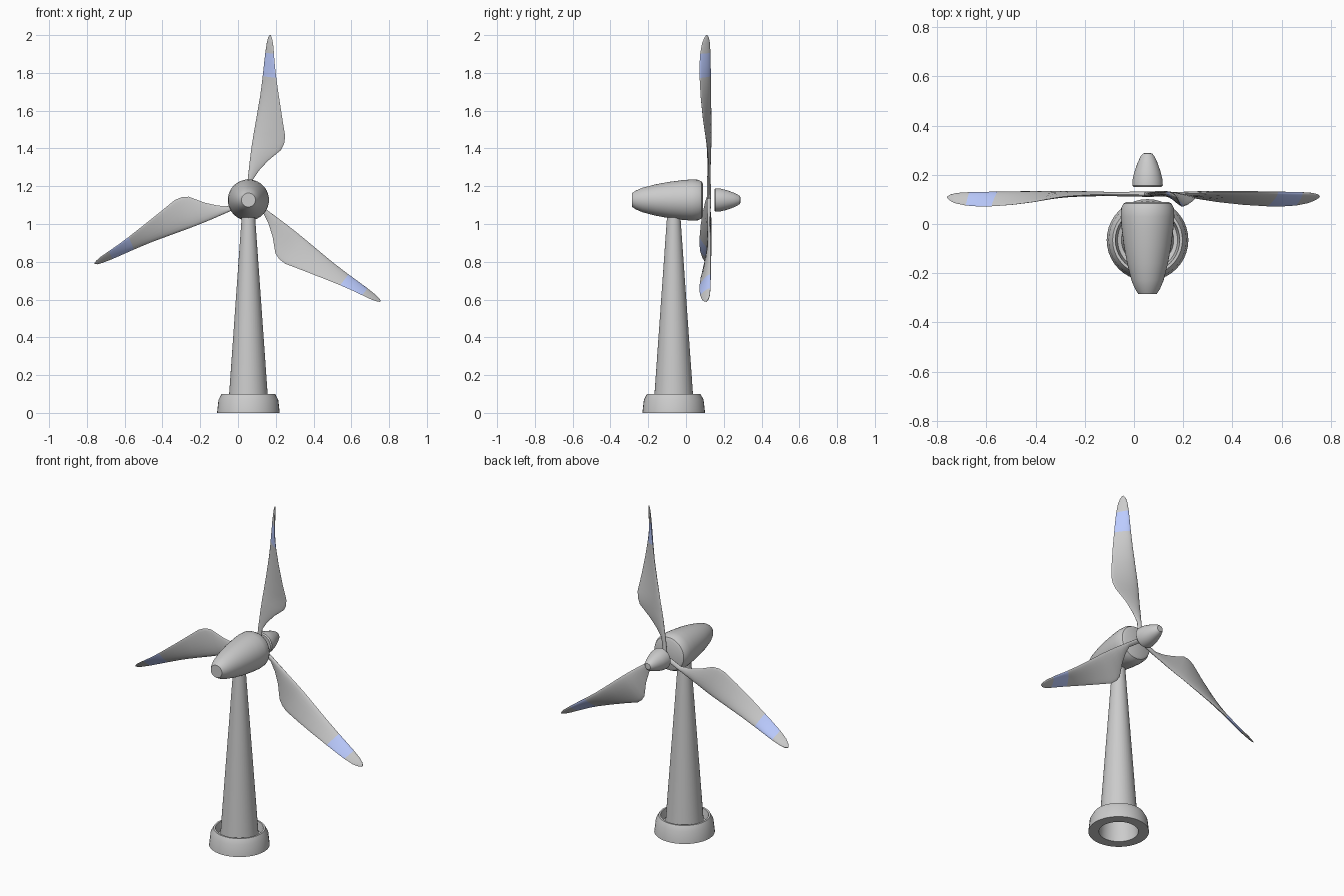
import bpy, bmesh
from math import sin, cos, pi, radians
from mathutils import Matrix, Vector

if "Cube" in bpy.data.objects:
    bpy.data.objects.remove(bpy.data.objects["Cube"])

HUB = Vector((0.055, 0.0, 1.127))
TOWER = Vector((0.055, -0.065, 0.0))


def finish(name, bm, angle=35):
    bmesh.ops.remove_doubles(bm, verts=bm.verts, dist=1e-5)
    bmesh.ops.recalc_face_normals(bm, faces=bm.faces)
    mesh = bpy.data.meshes.new(name)
    bm.to_mesh(mesh)
    bm.free()
    obj = bpy.data.objects.new(name, mesh)
    bpy.context.collection.objects.link(obj)
    bpy.ops.object.select_all(action='DESELECT')
    obj.select_set(True)
    bpy.context.view_layer.objects.active = obj
    bpy.ops.object.shade_smooth_by_angle(angle=radians(angle))
    return obj


def lathe(name, profile, origin, along_y=False, closed=False, n=40):
    """Spin (radius, height) points about z, or about y."""
    bm = bmesh.new()
    rings = []
    for r, h in profile:
        ring = []
        for i in range(n):
            a = 2 * pi * i / n
            p = (r * cos(a), h, r * sin(a)) if along_y else (r * cos(a), r * sin(a), h)
            ring.append(bm.verts.new(origin + Vector(p)))
        rings.append(ring)
    pairs = list(zip(rings, rings[1:])) + ([(rings[-1], rings[0])] if closed else [])
    for a, b in pairs:
        for i in range(n):
            j = (i + 1) % n
            bm.faces.new((a[i], a[j], b[j], b[i]))
    return finish(name, bm)


# Base ring with a recess around the tower
lathe("base_ring", [(0.108, 0), (0.166, 0), (0.158, 0.07), (0.142, 0.1),
                    (0.131, 0.1), (0.122, 0.05), (0.106, 0.045)], TOWER, closed=True)

# Tapered hollow tower
lathe("tower", [(0.109, 0), (0.034, 1.06)], TOWER)

# Nacelle housing
lathe("nacelle", [(0, -0.285), (0.037, -0.285), (0.05, -0.265), (0.065, -0.23),
                  (0.083, -0.16), (0.096, -0.09), (0.105, -0.02), (0.109, 0.03),
                  (0.107, 0.065), (0.098, 0.083), (0.085, 0.09), (0, 0.09)],
      HUB, along_y=True)

# Spinner cone
lathe("spinner", [(0, 0.15), (0.056, 0.15), (0.062, 0.157), (0.061, 0.18), (0.053, 0.213),
                  (0.04, 0.25), (0.027, 0.277), (0.018, 0.287), (0, 0.289)],
      HUB, along_y=True)

# Blade materials
grey = bpy.data.materials.new("blade_grey")
grey.diffuse_color = (0.8, 0.8, 0.8, 1)
grey.use_nodes = True
grey.node_tree.nodes["Principled BSDF"].inputs["Base Color"].default_value = grey.diffuse_color
blue = bpy.data.materials.new("blade_blue")
blue.diffuse_color = (0.5, 0.6, 1.0, 1)
blue.use_nodes = True
blue.node_tree.nodes["Principled BSDF"].inputs["Base Color"].default_value = blue.diffuse_color

# Blade stations: distance, leading offset, trailing offset, leading y, trailing y, thickness
STATIONS = [
    (0.00, -0.014, 0.012, 0.122, 0.120, 0.026),
    (0.11, -0.018, 0.010, 0.122, 0.120, 0.022),
    (0.16, -0.019, 0.034, 0.123, 0.120, 0.020),
    (0.22, -0.020, 0.076, 0.124, 0.119, 0.022),
    (0.285, -0.020, 0.137, 0.127, 0.114, 0.024),
    (0.32, -0.019, 0.149, 0.129, 0.110, 0.025),
    (0.36, -0.018, 0.149, 0.130, 0.104, 0.025),
    (0.45, -0.014, 0.122, 0.131, 0.090, 0.025),
    (0.56, -0.010, 0.090, 0.131, 0.078, 0.023),
    (0.66, -0.010, 0.062, 0.130, 0.072, 0.021),
    (0.72, -0.011, 0.047, 0.130, 0.071, 0.020),
    (0.785, -0.012, 0.033, 0.129, 0.075, 0.018),
    (0.84, -0.011, 0.021, 0.126, 0.085, 0.014),
    (0.868, -0.008, 0.011, 0.120, 0.097, 0.010),
    (0.881, -0.002, 0.003, 0.112, 0.107, 0.004),
]


def blade(name, tilt, n=20):
    bm = bmesh.new()
    rings = []
    for u, v0, v1, y0, y1, t in STATIONS:
        lead, trail = Vector((v0, y0, u)), Vector((v1, y1, u))
        chord = trail - lead
        normal = Vector((-chord.y, chord.x, 0)).normalized()
        ring = []
        for i in range(n):
            a = 2 * pi * i / n
            thick = t * 0.5 * sin(a) * (0.8 + 0.3 * cos(a))
            ring.append(bm.verts.new(lead + chord * (0.5 - 0.5 * cos(a)) + normal * thick))
        rings.append(ring)
    for k, (a, b) in enumerate(zip(rings, rings[1:])):
        for i in range(n):
            j = (i + 1) % n
            f = bm.faces.new((a[i], a[j], b[j], b[i]))
            f.material_index = 1 if 0.65 < STATIONS[k][0] < 0.78 else 0
    bm.faces.new(rings[0])
    bm.faces.new(rings[-1])
    bm.transform(Matrix.Translation(HUB) @ Matrix.Rotation(radians(tilt), 4, 'Y'))
    obj = finish(name, bm, 50)
    obj.data.materials.append(grey)
    obj.data.materials.append(blue)


# Three rotor blades
for k in range(3):
    blade(f"blade_{k + 1}", 7.5 + 120 * k)
